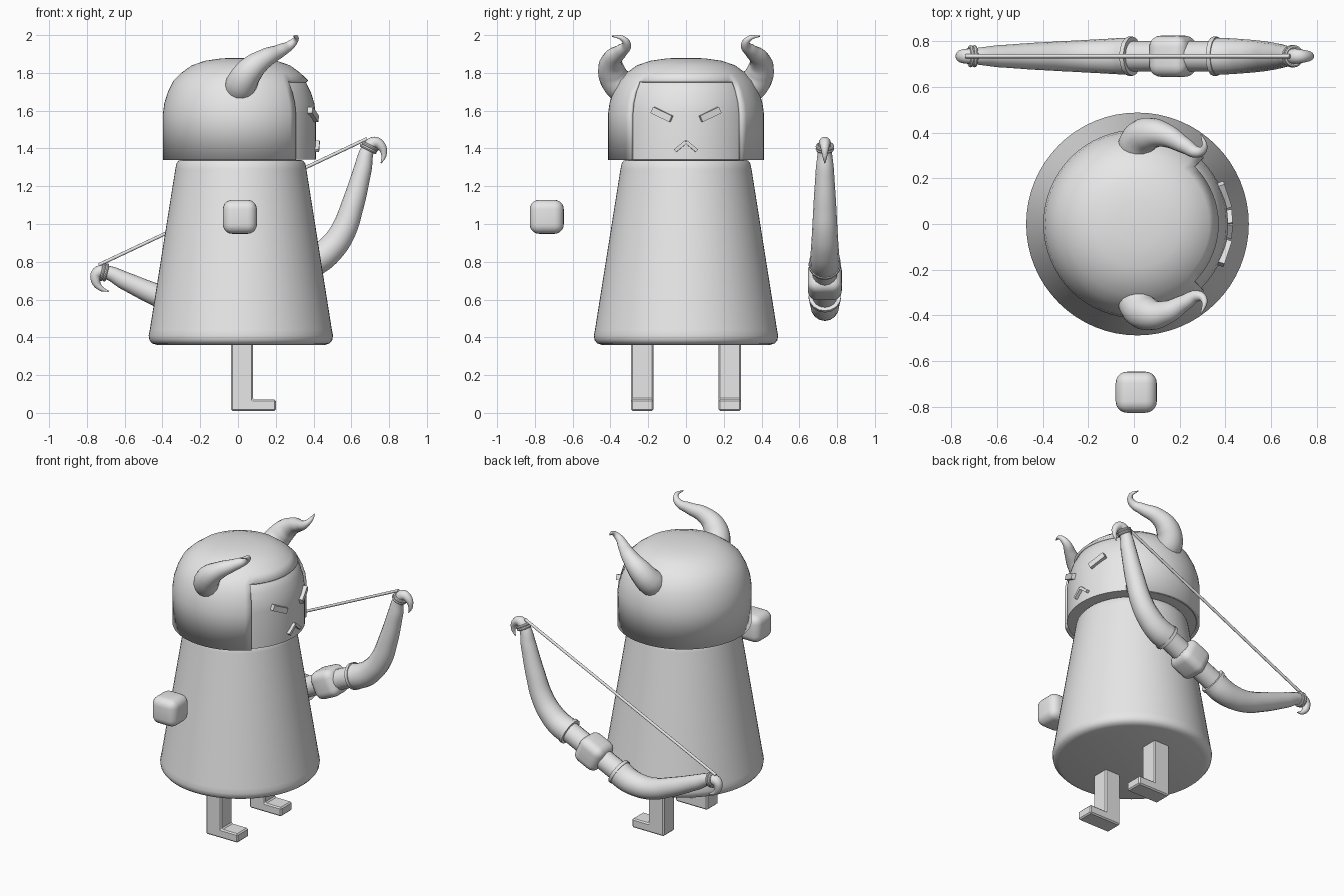
import bpy, bmesh
from math import radians, sin, cos, asin, atan2, pi
from mathutils import Matrix, Vector

old = bpy.data.objects.get("Cube")
if old:
    bpy.data.objects.remove(old, do_unlink=True)

grey = bpy.data.materials.new("plain_grey")
grey.use_nodes = True
grey.diffuse_color = (0.8, 0.8, 0.8, 1)
grey.node_tree.nodes["Principled BSDF"].inputs["Base Color"].default_value = (0.8, 0.8, 0.8, 1)

CX = 0.015  # axis of body and head


def add_mesh(name, mesh, angle=35):
    mesh.materials.clear()
    mesh.materials.append(grey)
    mesh.shade_smooth()
    mesh.set_sharp_from_angle(angle=radians(angle))
    ob = bpy.data.objects.new(name, mesh)
    bpy.context.collection.objects.link(ob)
    return ob


def finish(name, bm, matrix=None, angle=35):
    bmesh.ops.recalc_face_normals(bm, faces=bm.faces)
    if matrix:
        bm.transform(matrix)
    mesh = bpy.data.meshes.new(name)
    bm.to_mesh(mesh)
    bm.free()
    return add_mesh(name, mesh, angle)


def lathe(profile, steps=64):
    bm = bmesh.new()
    vs = [bm.verts.new((r, 0, z)) for r, z in profile]
    es = [bm.edges.new(p) for p in zip(vs, vs[1:])]
    bmesh.ops.spin(bm, geom=vs + es, cent=(0, 0, 0), axis=(0, 0, 1),
                   angle=2 * pi, steps=steps, use_merge=True)
    bmesh.ops.remove_doubles(bm, verts=bm.verts, dist=0.0001)
    return bm


def box(name, size, matrix, bevel=0.0, segments=1):
    bm = bmesh.new()
    bmesh.ops.create_cube(bm, size=1, matrix=Matrix.Diagonal((*size, 1)))
    if bevel:
        bmesh.ops.bevel(bm, geom=bm.edges[:], offset=bevel, segments=segments,
                        profile=0.5, affect='EDGES')
    return finish(name, bm, matrix)


def tube(name, points, matrix=None):
    """Tapered round tube; each point is x, y, z, radius."""
    cu = bpy.data.curves.new(name, 'CURVE')
    cu.dimensions = '3D'
    cu.bevel_depth = 1
    cu.bevel_resolution = 6
    cu.resolution_u = 8
    cu.use_fill_caps = True
    sp = cu.splines.new('BEZIER')
    sp.bezier_points.add(len(points) - 1)
    for bp, (x, y, z, r) in zip(sp.bezier_points, points):
        bp.co = (x, y, z)
        bp.radius = r
        bp.handle_left_type = bp.handle_right_type = 'AUTO'
    tmp = bpy.data.objects.new(name + "_path", cu)
    bpy.context.collection.objects.link(tmp)
    bpy.context.view_layer.update()
    dg = bpy.context.evaluated_depsgraph_get()
    mesh = bpy.data.meshes.new_from_object(tmp.evaluated_get(dg))
    bpy.data.objects.remove(tmp, do_unlink=True)
    bm = bmesh.new()
    bm.from_mesh(mesh)
    return finish(name, bm, matrix, 50)


centre = Matrix.Translation((CX, 0, 0))

# Robe-like body
finish("body", lathe([(0, .36), (.445, .36), (.47, .368), (.484, .385), (.488, .41),
                      (.482, .44), (.347, 1.29), (.341, 1.32), (.33, 1.335),
                      (.31, 1.34), (0, 1.34)]), centre)

# Helmet shell with a face opening, and the head inside it
dome = [(.413, 1.34), (.413, 1.58), (.405, 1.64), (.386, 1.70), (.356, 1.76),
        (.315, 1.80), (.26, 1.84), (.19, 1.864), (.1, 1.877), (0, 1.88)]
bm = lathe(dome)
gap = []
for f in bm.faces:
    c = f.calc_center_median()
    if abs(atan2(c.y, c.x)) < pi / 4 and c.z < 1.76:
        gap.append(f)
bmesh.ops.delete(bm, geom=gap, context='FACES')
helmet = finish("helmet", bm, centre)
shell = helmet.modifiers.new("thickness", 'SOLIDIFY')
shell.thickness = 0.02
shell.offset = -1
inner = [(max(r - .016, 0), z - (.016 if z > 1.77 else 0)) for r, z in dome]
finish("head", lathe([(0, 1.342), (inner[0][0], 1.342)] + inner[1:]), centre)

# Slanted brows and chevron mouth
for s, side in ((-1, "right"), (1, "left")):
    for part, y, z, size, tilt, rad in (
            ("brow", .127, 1.58, (.03, .115, .036), 25, .402),
            ("mouth", .028, 1.412, (.03, .075, .018), -40, .402)):
        a = asin(s * y / rad)
        m = (Matrix.Translation((CX + rad * cos(a), s * y, z))
             @ Matrix.Rotation(a, 4, 'Z') @ Matrix.Rotation(radians(s * tilt), 4, 'X'))
        box(side + "_" + part, size, m)

    # Curling horn
    tube(side + "_horn", [(x, s * y, z, r) for x, y, z, r in (
        (.01, .30, 1.70, .085), (.02, .36, 1.745, .083), (.065, .395, 1.815, .072),
        (.14, .388, 1.875, .052), (.22, .345, 1.915, .036), (.28, .315, 1.95, .024),
        (.308, .335, 1.982, .014), (.295, .392, 1.995, .003))])

    # Leg with foot
    bm = bmesh.new()
    outline = [(-.037, .01), (.2, .01), (.2, .07), (.079, .07), (.079, .42), (-.037, .42)]
    face = bm.faces.new([bm.verts.new((x, -.059, z)) for x, z in outline])
    ext = bmesh.ops.extrude_face_region(bm, geom=[face])["geom"]
    bmesh.ops.translate(bm, vec=(0, .118, 0),
                        verts=[v for v in ext if isinstance(v, bmesh.types.BMVert)])
    bmesh.ops.bevel(bm, geom=bm.edges[:], offset=.008, segments=1, affect='EDGES')
    finish(side + "_leg", bm, Matrix.Translation((0, s * .232, 0)), 20)

# Bow frame: x along the string, -z towards the grip
bow = Matrix.Translation((-.03, .735, 1.125)) @ Matrix.Rotation(radians(-25.2), 4, 'Y')

# Floating hands
hand = (.18, .18, .18)
box("right_hand", hand, Matrix.Translation((.01, -.737, 1.038)), .05, 5)
box("left_hand", hand, bow @ Matrix.Translation((0, 0, -.47)), .05, 5)

# Bow limbs with hooked tips, collars and string loops
limb = ((.2, .47, .081), (.27, .475, .079), (.358, .455, .074), (.455, .402, .068),
        (.569, .29, .06), (.695, .144, .048), (.764, .062, .036), (.808, .043, .032),
        (.835, .075, .025), (.828, .125, .014), (.797, .157, .003))
for s, end in ((-1, "lower"), (1, "upper")):
    tube(end + "_bow_limb", [(s * u, 0, -d, r) for u, d, r in limb], bow)
    tube(end + "_bow_collar", [(s * .195, 0, -.47, .086), (s * .215, 0, -.471, .086)], bow)
    for i, (u, d) in enumerate(((.768, .06), (.782, .052))):
        tilt = Vector((s * .7, 0, .55)).to_track_quat('Z', 'Y').to_matrix().to_4x4()
        ring = [(r * cos(k * pi / 4) + .04, r * sin(k * pi / 4))
                for r in (.009,) for k in range(8)]
        ring.append(ring[0])
        finish(end + "_string_loop_" + str(i + 1), lathe(ring, 24),
               bow @ Matrix.Translation((s * u, 0, -d)) @ tilt)
tube("bow_grip", [(-.21, 0, -.47, .066), (.21, 0, -.47, .066)], bow)
tube("bow_string", [(-.785, 0, -.008, .009), (.785, 0, -.008, .009)], bow)
